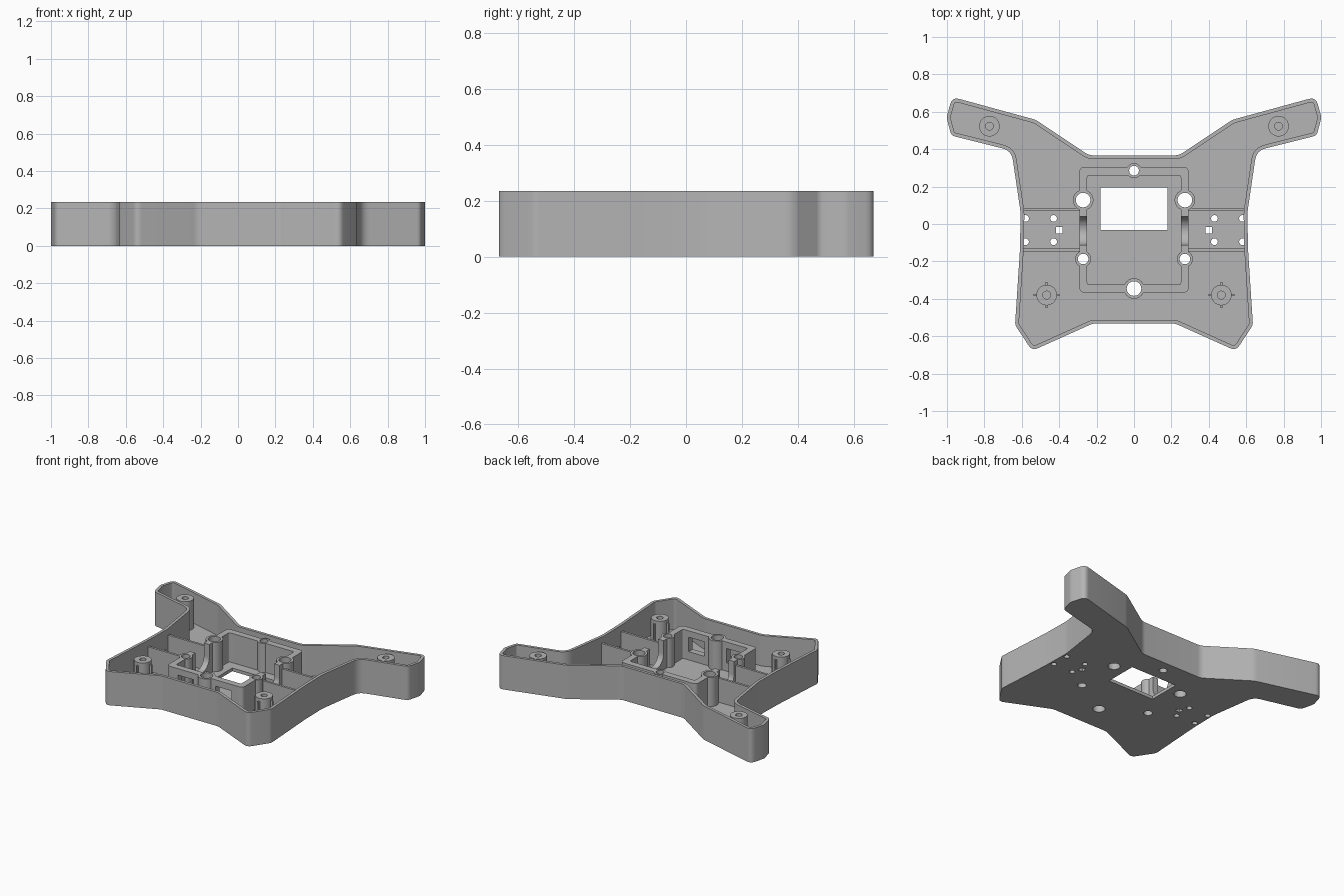
import bpy, bmesh, math
from mathutils import Vector, Matrix

if "Cube" in bpy.data.objects:
    bpy.data.objects.remove(bpy.data.objects["Cube"], do_unlink=True)

H, TOP, FLOOR, WALL = 0.235, 0.225, 0.022, 0.02

grey = bpy.data.materials.new("matte grey")
grey.use_nodes = True
grey.diffuse_color = (0.46, 0.46, 0.46, 1)
grey.node_tree.nodes["Principled BSDF"].inputs["Base Color"].default_value = (0.46, 0.46, 0.46, 1)


def make(name, bm):
    bmesh.ops.recalc_face_normals(bm, faces=bm.faces)
    me = bpy.data.meshes.new(name)
    bm.to_mesh(me)
    bm.free()
    me.materials.append(grey)
    ob = bpy.data.objects.new(name, me)
    bpy.context.collection.objects.link(ob)
    return ob


def prism(name, pts, z0, z1):
    bm = bmesh.new()
    face = bm.faces.new([bm.verts.new((p[0], p[1], z0)) for p in pts])
    ext = bmesh.ops.extrude_face_region(bm, geom=[face])
    verts = [v for v in ext["geom"] if isinstance(v, bmesh.types.BMVert)]
    bmesh.ops.translate(bm, verts=verts, vec=(0, 0, z1 - z0))
    return make(name, bm)


def box(name, x0, x1, y0, y1, z0, z1):
    return prism(name, [(x0, y0), (x1, y0), (x1, y1), (x0, y1)], z0, z1)


def cyl(name, x, y, r, z0, z1, n=32):
    ring = [(x + r * math.cos(math.tau * i / n), y + r * math.sin(math.tau * i / n)) for i in range(n)]
    return prism(name, ring, z0, z1)


def fillet(corners, steps=6):
    """Round each (x, y, radius) corner of a closed outline."""
    out = []
    for i, (x, y, r) in enumerate(corners):
        p = Vector((x, y))
        a = Vector(corners[i - 1][:2]) - p
        b = Vector(corners[(i + 1) % len(corners)][:2]) - p
        t = r / math.tan(a.angle(b) / 2)
        p0, p1 = p + a.normalized() * t, p + b.normalized() * t
        for k in range(steps + 1):
            s = k / steps
            out.append(p0 * (1 - s) ** 2 + p * 2 * s * (1 - s) + p1 * s * s)
    return out


def inset(pts, d):
    """Offset a clockwise outline inward by d."""
    out = []
    for i, p in enumerate(pts):
        e0 = (p - pts[i - 1]).normalized()
        e1 = (pts[(i + 1) % len(pts)] - p).normalized()
        n0, n1 = Vector((e0.y, -e0.x)), Vector((e1.y, -e1.x))
        out.append(p + (n0 + n1) * (d / (1 + n0.dot(n1))))
    return out


def boolean(ob, others, op, keep=False):
    for o in others:
        m = ob.modifiers.new("cut", "BOOLEAN")
        m.operation, m.solver, m.object = op, "EXACT", o
        bpy.context.view_layer.objects.active = ob
        bpy.ops.object.modifier_apply(modifier=m.name)
    if not keep:
        for o in others:
            bpy.data.objects.remove(o, do_unlink=True)


def rounded_rect(x, y0, y1, r):
    return fillet([(-x, y1, r), (x, y1, r), (x, y0, r), (-x, y0, r)])


# Outer tray: half outline mirrored, hollowed from above
half = [(0.24, 0.367, 0.08), (0.525, 0.557, 0.12), (0.972, 0.679, 0.04), (1.002, 0.57, 0.06),
        (0.977, 0.473, 0.035), (0.655, 0.392, 0.075), (0.606, 0.06, 0.3), (0.61, -0.14, 0.3),
        (0.636, -0.54, 0.05), (0.545, -0.678, 0.04), (0.22, -0.532, 0.08)]
outline = fillet(half + [(-x, y, r) for x, y, r in reversed(half)])
tray = prism("tray", outline, 0, H)
boolean(tray, [prism("cavity", inset(outline, WALL), FLOOR, H + 0.1)], "DIFFERENCE")

# Central frame with screw bosses merged into its walls
BASE = FLOOR - 0.004
bosses = [(0, 0.285, 0.04, 0.026), (0, -0.345, 0.055, 0.039)]
for s in (-1, 1):
    bosses += [(s * 0.272, 0.128, 0.055, 0.039), (s * 0.272, -0.187, 0.043, 0.028)]
frame = prism("centre_frame", rounded_rect(0.292, -0.367, 0.305, 0.03), BASE, TOP)
boolean(frame, [prism("frame_inside", rounded_rect(0.25, -0.323, 0.26, 0.012), -0.1, 0.4)], "DIFFERENCE")
boolean(frame, [cyl("boss", x, y, r, BASE, TOP) for x, y, r, h in bosses], "UNION")

# Cable saddles in the side walls and windows in the front wall
openings = []
for s in (-1, 1):
    saddle = cyl("saddle", 0, 0, 0.076, -0.06, 0.06, 48)
    saddle.data.transform(Matrix.Translation((s * 0.272, -0.035, 0.135)) @ Matrix.Rotation(math.pi / 2, 4, "Y"))
    openings += [saddle,
                 box("saddle_top", s * 0.272 - 0.06, s * 0.272 + 0.06, -0.111, 0.041, 0.135, 0.4),
                 box("window", s * 0.145 - 0.06, s * 0.145 + 0.06, -0.42, -0.28, 0.08, 0.18)]
boolean(frame, openings, "DIFFERENCE")

# Through holes for the bosses
through = [cyl("bore", x, y, h, -0.1, 0.4) for x, y, r, h in bosses]
boolean(frame, through, "DIFFERENCE", keep=True)

# Floor openings: centre window, servo holes and small square slots
through.append(box("floor_window", -0.18, 0.178, -0.033, 0.194, -0.1, 0.1))
for s in (-1, 1):
    through.append(box("slot", s * 0.4 - 0.018, s * 0.4 + 0.018, -0.052, -0.016, -0.1, 0.1))
    for x in (0.43, 0.58):
        for y in (0.03, -0.095):
            through.append(cyl("small_hole", s * x, y, 0.018, -0.1, 0.1, 24))
boolean(tray, through, "DIFFERENCE")
parts = [tray, frame]

# Standing posts with blind screw holes; the front pair has four thin fins
for side, s in (("left", 1), ("right", -1)):
    for end, x, y in (("back", 0.773, 0.523), ("front", 0.467, -0.38)):
        x *= s
        post = cyl(f"{end}_post_{side}", x, y, 0.055, BASE, TOP)
        if end == "front":
            boolean(post, [box("fin", x - 0.07, x + 0.07, y - 0.005, y + 0.005, BASE, TOP - 0.02),
                           box("fin", x - 0.005, x + 0.005, y - 0.07, y + 0.07, BASE, TOP - 0.02)], "UNION")
        boolean(post, [cyl("bore", x, y, 0.021, 0.06, 0.4, 24)], "DIFFERENCE")
        parts.append(post)
    # Cross ribs joining the frame to the side wall
    for end, y in (("back", 0.077), ("front", -0.138)):
        xs = sorted((s * 0.28, s * 0.597))
        parts.append(box(f"{end}_rib_{side}", xs[0], xs[1], y - 0.008, y + 0.008, BASE, 0.19))

# Smooth the curved walls, keep the edges sharp
for ob in bpy.context.view_layer.objects:
    ob.select_set(ob in parts)
bpy.context.view_layer.objects.active = tray
bpy.ops.object.shade_smooth_by_angle(angle=math.radians(30))
